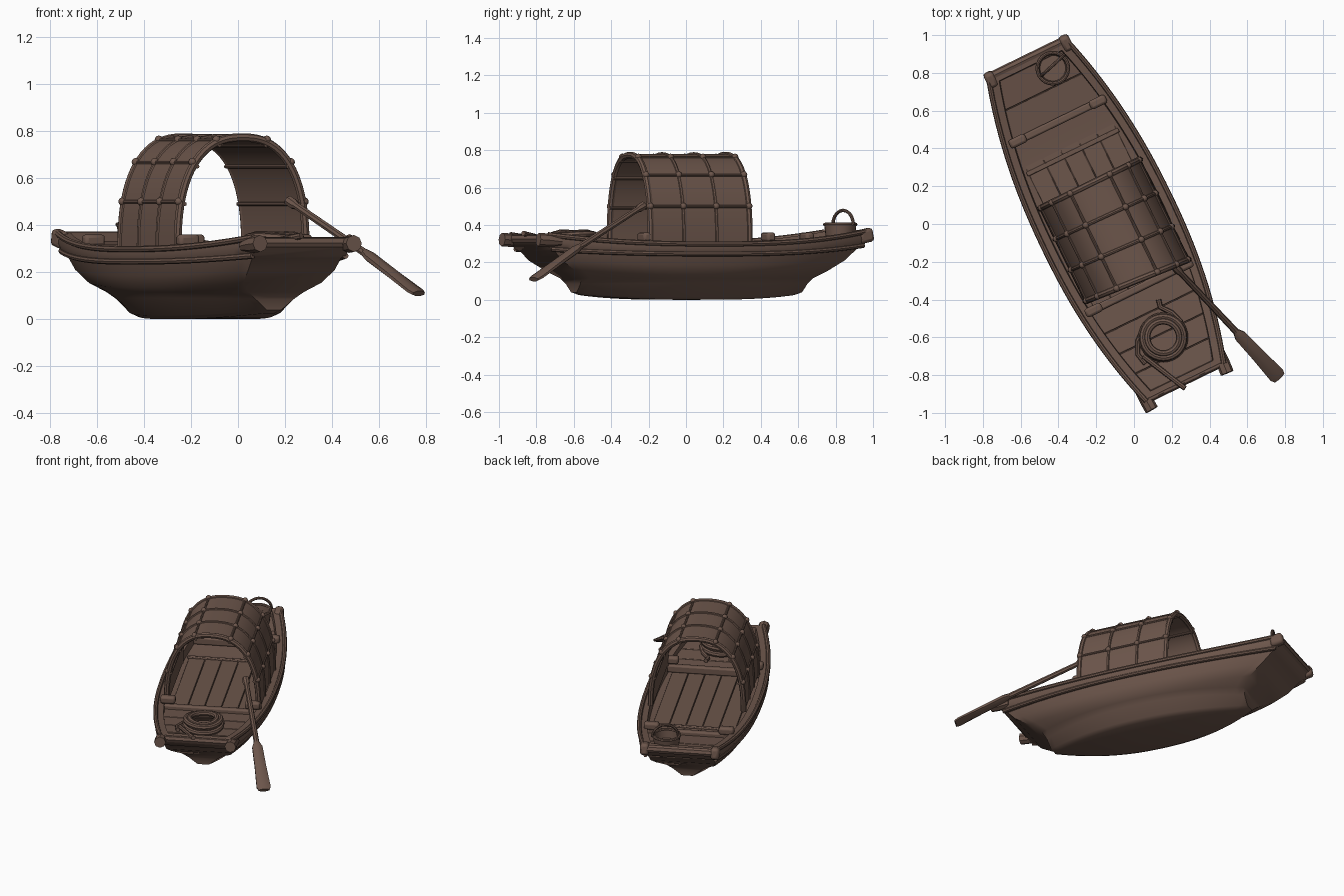
import bpy, bmesh, math
from mathutils import Matrix, Vector

if "Cube" in bpy.data.objects:
    bpy.data.objects.remove(bpy.data.objects["Cube"])

wood = bpy.data.materials.new("brown_wood")
wood.diffuse_color = (0.15, 0.092, 0.07, 1)
wood.use_nodes = True
wood.node_tree.nodes["Principled BSDF"].inputs["Base Color"].default_value = wood.diffuse_color
# the boat lies diagonally: local y runs along the hull
BOAT = Matrix.Translation((-0.14, 0.003, 0)) @ Matrix.Rotation(math.radians(26), 4, 'Z')
WORLD = Matrix.Identity(4)


def finish(name, bm, frame=BOAT, bevel=0.0):
    bmesh.ops.recalc_face_normals(bm, faces=bm.faces)
    me = bpy.data.meshes.new(name)
    bm.to_mesh(me)
    bm.free()
    me.materials.append(wood)
    ob = bpy.data.objects.new(name, me)
    bpy.context.collection.objects.link(ob)
    ob.matrix_world = frame
    if bevel:
        mod = ob.modifiers.new("bevel", 'BEVEL')
        mod.width, mod.segments = bevel, 2
    bpy.ops.object.select_all(action='DESELECT')
    ob.select_set(True)
    bpy.context.view_layer.objects.active = ob
    bpy.ops.object.shade_smooth_by_angle(angle=math.radians(38))
    return ob


def tube(name, pts, r, frame=BOAT, closed=False, radii=None):
    cu = bpy.data.curves.new(name, 'CURVE')
    cu.dimensions, cu.bevel_depth, cu.bevel_resolution = '3D', r, 2
    cu.use_fill_caps = True
    sp = cu.splines.new('POLY')
    sp.points.add(len(pts) - 1)
    for i, p in enumerate(pts):
        sp.points[i].co = (*p, 1)
        sp.points[i].radius = radii[i] if radii else 1
    sp.use_cyclic_u = closed
    tmp = bpy.data.objects.new("tmp", cu)
    bpy.context.collection.objects.link(tmp)
    me = bpy.data.meshes.new_from_object(tmp.evaluated_get(bpy.context.evaluated_depsgraph_get()))
    bm = bmesh.new()
    bm.from_mesh(me)
    bpy.data.objects.remove(tmp)
    bpy.data.curves.remove(cu)
    bpy.data.meshes.remove(me)
    return finish(name, bm, frame)


def box(name, c, size, frame=BOAT, bevel=0.008, tilt=0.0):
    bm = bmesh.new()
    m = Matrix.Translation(c) @ Matrix.Rotation(tilt, 4, 'X') @ Matrix.Diagonal((*size, 1))
    bmesh.ops.create_cube(bm, size=1, matrix=m)
    return finish(name, bm, frame, bevel)


def circle(c, r, n=24, wob=0.0):
    return [(c[0] + r * math.cos(6.2832 * i / n), c[1] + r * math.sin(6.2832 * i / n),
             c[2] + wob * math.sin(12.566 * i / n)) for i in range(n)]


def bridge(bm, rows, caps=True):
    for a, b in zip(rows, rows[1:]):
        for j in range(len(a)):
            bm.faces.new((a[j - 1], a[j], b[j], b[j - 1]))
    if caps:
        bm.faces.new(rows[0])
        bm.faces.new(rows[-1])


# hull levels: half length, half width mid/end, height mid/end
LEVELS = [(.63, .17, .02, .0, .025), (.67, .20, .035, .015, .04),
          (.675, .245, .09, .09, .085), (.69, .275, .13, .115, .115),
          (.75, .30, .185, .135, .155), (.84, .325, .205, .185, .21),
          (.92, .338, .21, .24, .28), (.945, .356, .22, .245, .29),
          (.975, .366, .23, .27, .33), (.97, .36, .228, .298, .368),
          (.93, .31, .185, .298, .368), (.925, .305, .18, .24, .32)]


def level_point(lv, u, side):
    L, w0, w1, z0, z1 = lv
    a = abs(u)
    z = z0 + (z1 - z0) * a ** 2.5
    if u < 0 and L > .88:   # front end is a little shorter and lower
        L *= .965
        z -= .02 * a ** 2.5
    return (side * (w0 + (w1 - w0) * a ** 2.2), L * u, z)


# hull: lofted shell with open well
N = 32
US = [-1 + 2 * i / N for i in range(N + 1)]
bm = bmesh.new()
grid = [[[bm.verts.new(level_point(lv, u, s)) for lv in LEVELS] for s in (-1, 1)] for u in US]
K = len(LEVELS)
for a, b in zip(grid, grid[1:]):
    for s in (0, 1):
        for k in range(K - 1):
            bm.faces.new((a[s][k], a[s][k + 1], b[s][k + 1], b[s][k]))
    for k in (0, K - 1):
        bm.faces.new((a[0][k], a[1][k], b[1][k], b[0][k]))
for end in (grid[0], grid[-1]):
    for k in range(K - 1):
        bm.faces.new((end[0][k], end[0][k + 1], end[1][k + 1], end[1][k]))
finish("hull", bm)

# rubbing strakes and rounded gunwale edges
for side, tag in ((-1, "left"), (1, "right")):
    tube("strake_" + tag, [level_point(LEVELS[7], u, side) for u in US], 0.013)
    tube("gunwale_edge_" + tag, [level_point(LEVELS[9], u, side) for u in US], 0.014)
    # front gunwale horns and back beam tips
    tube("front_horn", [(side * .24, -.86, .31), (side * .226, -.93, .318), (side * .222, -.99, .322)],
         .036, radii=[.6, 1, 1])
    box("back_beam_tip", (side * .222, .955, .342), (.055, .085, .075), bevel=.018, tilt=.2)

# end crossbeams
tube("front_crossbeam", [(-.22, -.925, .325), (.22, -.925, .325)], 0.025)
tube("back_crossbeam", [(-.24, .968, .348), (.24, .968, .348)], 0.026)


def inner_half_width(s):
    return .31 - .128 * min(1, abs(s) / .93) ** 2.2


def deck_z(s):
    return .27 + (.045 if s < 0 else .065) * (abs(s) / .95) ** 2.5


# transverse end-deck planks, tapered with the hull
def planks(name, s0, s1, n):
    step = (s1 - s0) / n
    for i in range(n):
        a, b = s0 + i * step + .002, s0 + (i + 1) * step - .002
        bm = bmesh.new()
        bridge(bm, [[bm.verts.new((x * inner_half_width(s), s, deck_z(s) - d)) for s, x in
                     ((a, -1), (a, 1), (b, 1), (b, -1))] for d in (0, .04)])
        finish(name, bm, bevel=.004)


planks("back_deck_plank", .61, .94, 2)
planks("front_deck_plank", -.91, -.39, 4)

# lengthwise floor planks and thwarts with end blocks
for i in range(5):
    box("floor_plank", ((i - 2) * .105, .11, .245), (.102, .98, .018), bevel=.003)
for s in (-.38, .60):
    w = inner_half_width(s)
    box("thwart", (0, s, deck_z(s) + .003), (2 * w, .04, .05), bevel=.01)
    for side in (-1, 1):
        box("thwart_block", (side * (w - .025), s, .335), (.095, .05, .05), bevel=.014)
box("floor_batten", (0, .42, .255), (.54, .025, .02), bevel=.005)


# canopy arch profile; the front edge is slightly skewed
def arch(t, grow=0.0):
    c, s = math.cos(t), math.sin(t)
    return (.008 + math.copysign(abs(c) ** .82, c) * (.30 + grow), .30 + (.48 + grow) * max(s, 0) ** .82)


def along(f, x):
    s0 = -.338 - .07 * x
    return s0 + f * (.228 - s0)


A = 40
bm = bmesh.new()
rows = []
for i in range(A + 1):
    row = []
    for g, f in ((0, 0), (0, 1), (-.02, 1), (-.02, 0)):
        x, z = arch(math.pi * i / A, g)
        row.append(bm.verts.new((x, along(f, x), z)))
    rows.append(row)
bridge(bm, rows)
finish("canopy_shell", bm)

# canopy ribs, lengthwise battens and knots at the crossings
RIBS = (0, 1 / 3, 2 / 3, 1)
for f in RIBS:
    edge = f in (0, 1)
    pts = [arch(math.pi * i / A, -.007 if edge else -.002) for i in range(A + 1)]
    tube("canopy_rib", [(x, along(f, x), z) for x, z in pts], .018 if edge else .011)
for deg in (20, 46, 72, 108, 134, 160):
    t = math.radians(deg)
    for g in (0, -.022):
        x, z = arch(t, g)
        tube("canopy_batten", [(x, along(-.02, x), z), (x, along(1.02, x), z)], .008)
    for f in RIBS:
        x, z = arch(t, .003)
        bm = bmesh.new()
        bmesh.ops.create_icosphere(bm, subdivisions=2, radius=.018,
                                   matrix=Matrix.Translation((x, along(f, x), z)))
        finish("canopy_knot", bm)

# oar: round shaft and flat paddle blade
top, mid, tip = Vector((.215, -.225, .505)), Vector((.55, -.58, .275)), Vector((.765, -.81, .112))
tube("oar_shaft", [top, top.lerp(mid, .07), top.lerp(mid, .1), mid, mid.lerp(tip, .15)], .016,
     WORLD, radii=[1.4, 1.4, 1, 1.1, 1.1])
d = (tip - mid).normalized()
across = d.cross(Vector((0, 0, 1))).normalized()
up = across.cross(d)
bm = bmesh.new()
rows = []
for f, w, h in ((-.06, .015, .016), (.06, .032, .02), (.5, .036, .018), (.95, .044, .014), (1.02, .034, .012)):
    c = mid.lerp(tip, f)
    rows.append([bm.verts.new(c + across * w * a + up * h * b) for a, b in
                 ((-1, -.4), (-1, .4), (-.4, 1), (.4, 1), (1, .4), (1, -.4), (.4, -1), (-.4, -1))])
bridge(bm, rows)
finish("oar_blade", bm, WORLD)

# basket with rim and handle on the back deck
B = (-.43, .825)
bm = bmesh.new()
bridge(bm, [[bm.verts.new(p) for p in circle((*B, z), r)] for r, z in
            ((.075, .315), (.086, .40), (.074, .40), (.068, .35))])
finish("basket", bm, WORLD)
tube("basket_rim", circle((*B, .402), .082), .010, WORLD, True)
tube("basket_handle", [(B[0] + .06 * math.cos(t * .314), B[1] + .015 + .055 * math.cos(t * .314),
                        .40 + .078 * math.sin(t * .314)) for t in range(11)], .009, WORLD)

# rope coil with loose ends on the front deck
for r, z in ((.115, .31), (.10, .332), (.11, .348), (.085, .355)):
    tube("rope_coil", circle((.155, -.6, z), r, 28, .004), .017, WORLD, True)
tube("rope_end", [(.25, -.52, .32), (.2, -.47, .305), (.14, -.44, .295), (.13, -.40, .295)], .014, WORLD)
tube("rope_tail", [(.05, -.55, .31), (.02, -.62, .30), (.02, -.69, .30), (.06, -.74, .305)], .013, WORLD)

# short pole over the front end
tube("mooring_pole", [(.05, -.70, .31), (.27, -.87, .355)], .014, WORLD)
